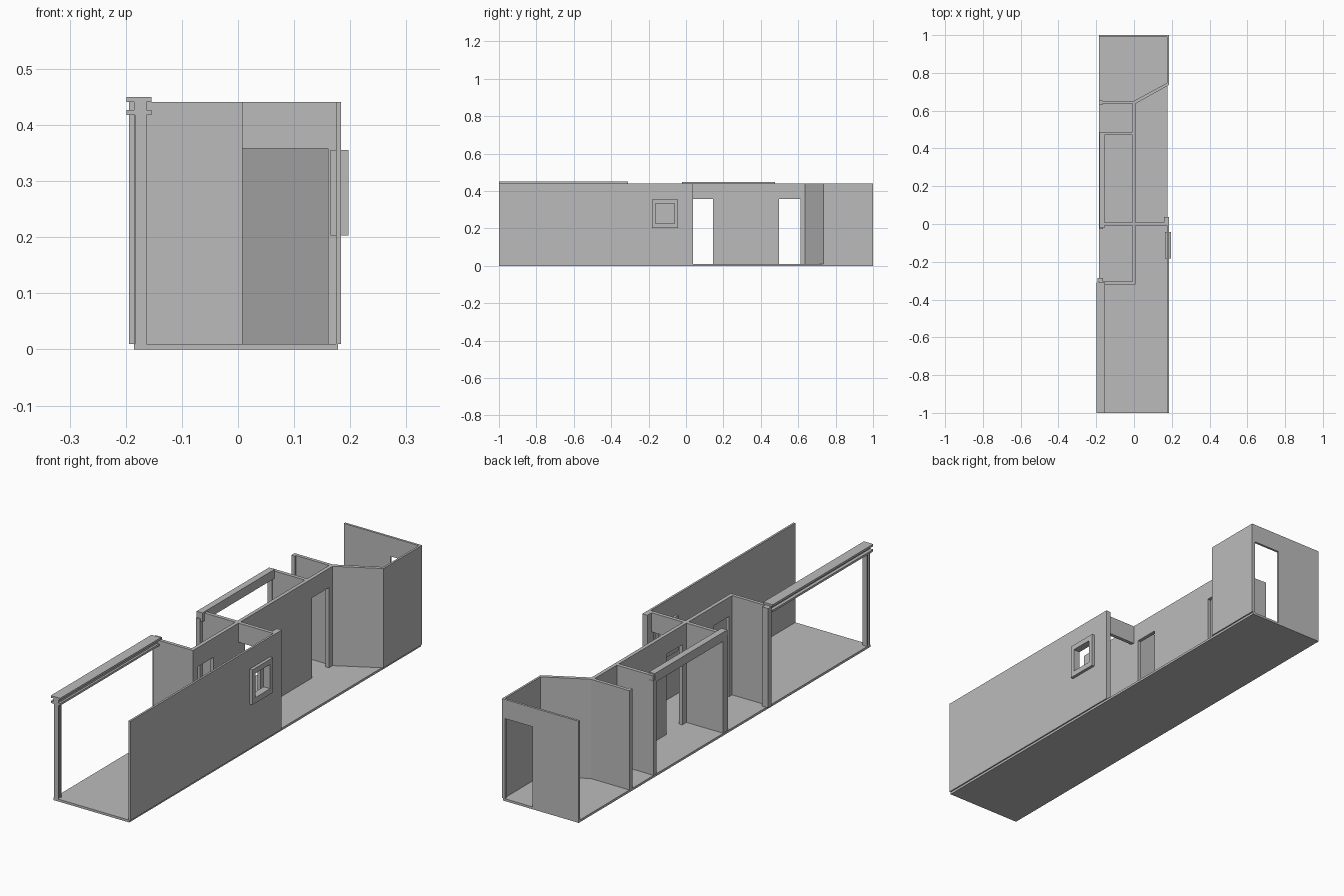
import bpy, bmesh
from mathutils import Vector

cube = bpy.data.objects.get("Cube")
if cube:
    bpy.data.objects.remove(cube)

GREY = (0.5, 0.5, 0.5, 1)
grey = bpy.data.materials.new("plain_grey")
grey.use_nodes = True
grey.diffuse_color = GREY
grey.node_tree.nodes["Principled BSDF"].inputs["Base Color"].default_value = GREY

FLOOR, TOP, DOOR = 0.01, 0.441, 0.358


def finish(name, bm):
    bmesh.ops.recalc_face_normals(bm, faces=bm.faces)
    mesh = bpy.data.meshes.new(name)
    bm.to_mesh(mesh)
    bm.free()
    mesh.materials.append(grey)
    obj = bpy.data.objects.new(name, mesh)
    bpy.context.collection.objects.link(obj)
    return obj


def thicken(bm, offset):
    """Extrude every face of a flat sheet into a solid."""
    geom = bmesh.ops.extrude_face_region(bm, geom=bm.faces[:], use_keep_orig=True)["geom"]
    moved = [v for v in geom if isinstance(v, bmesh.types.BMVert)]
    bmesh.ops.translate(bm, verts=moved, vec=offset)


def prism(name, points, offset):
    bm = bmesh.new()
    bm.faces.new([bm.verts.new(p) for p in points])
    thicken(bm, Vector(offset))
    return finish(name, bm)


def box(name, x0, x1, y0, y1, z0, z1):
    return prism(name, [(x0, y0, z0), (x1, y0, z0), (x1, y1, z0), (x0, y1, z0)],
                 (0, 0, z1 - z0))


def wall(name, along, span, side, openings=(), height=(FLOOR, TOP)):
    """Upright slab along 'x' or 'y'; openings are (start, end, bottom, top)."""
    us = sorted({*span, *(u for o in openings for u in o[:2])})
    zs = sorted({*height, *(z for o in openings for z in o[2:])})
    flip = along == "x"
    bm = bmesh.new()

    def point(u, z):
        return bm.verts.new((u, side[0], z) if flip else (side[0], u, z))

    grid = [[point(u, z) for z in zs] for u in us]
    for i in range(len(us) - 1):
        for j in range(len(zs) - 1):
            cu, cz = (us[i] + us[i + 1]) / 2, (zs[j] + zs[j + 1]) / 2
            if not any(a < cu < b and c < cz < d for a, b, c, d in openings):
                bm.faces.new((grid[i][j], grid[i + 1][j], grid[i + 1][j + 1], grid[i][j + 1]))
    depth = side[1] - side[0]
    thicken(bm, Vector((0, depth, 0) if flip else (depth, 0, 0)))
    bmesh.ops.delete(bm, geom=[v for v in bm.verts if not v.link_faces], context="VERTS")
    return finish(name, bm)


def i_section(u0, u1, v0, v1, flange, web0, web1):
    """Outline of an I profile with flanges at v0 and v1."""
    a, b = v0 + flange, v1 - flange
    return [(u0, v0), (u1, v0), (u1, a), (web1, a), (web1, b), (u1, b),
            (u1, v1), (u0, v1), (u0, b), (web0, b), (web0, a), (u0, a)]


def i_post(name, y0, y1, x0=-0.184, x1=-0.163):
    mid = (x0 + x1) / 2
    outline = i_section(x0, x1, y0, y1, 0.005, mid - 0.004, mid + 0.004)
    return prism(name, [(x, y, FLOOR) for x, y in outline], (0, 0, 0.42 - FLOOR))


# Floor slab
box("floor", -0.185, 0.178, -1, 1, 0, FLOOR)

# Outer walls
window = (-0.163, -0.061, 0.227, 0.332)
wall("side_wall_front", "y", (-1, 0.037), (0.175, 0.184), [window])
wall("side_wall_back", "y", (0.735, 1), (0.175, 0.184))
wall("back_wall", "x", (-0.185, 0.184), (0.99, 1), [(0.038, 0.168, FLOOR, DOOR)])

# Inner walls, with doorways
wall("centre_wall", "y", (-0.32, 0.645), (-0.008, 0.008),
     [(a, b, FLOOR, DOOR) for a, b in ((-0.285, -0.18), (0.037, 0.144), (0.497, 0.612))])
wall("cross_wall_front", "x", (-0.185, 0.008), (-0.32, -0.305))
wall("cross_wall_middle", "x", (-0.18, 0.178), (-0.008, 0.008),
     [(0.008, 0.16, FLOOR, DOOR)])
wall("cross_wall_rear", "x", (-0.182, -0.008), (0.47, 0.486))
wall("cross_wall_back", "x", (-0.185, 0.004), (0.637, 0.652))
prism("angled_wall", [(x, y, FLOOR) for x, y in
      ((0, 0.652), (0.008, 0.637), (0.184, 0.735), (0.184, 0.752))], (0, 0, TOP - FLOOR))
box("side_wall_pier", 0.16, 0.176, 0, 0.037, FLOOR, TOP)

# Window frame standing proud of the wall on both sides
wall("window_frame", "y", (-0.183, -0.043), (0.165, 0.197), [window], (0.203, 0.355))

# Front porch beam and its posts
beam = i_section(-0.199, -0.154, 0.418, 0.45, 0.009, -0.185, -0.163)
prism("front_beam", [(x, -1, z) for x, z in beam], (0, 0.69, 0))
i_post("front_post", -1, -0.978)
box("porch_end_post", -0.194, -0.165, -0.308, -0.287, FLOOR, TOP)

# Side beam and its posts
box("side_beam", -0.183, -0.155, -0.022, 0.475, 0.408, 0.447)
box("middle_post", -0.183, -0.164, -0.027, 0.008, FLOOR, 0.42)
box("rear_post", -0.184, -0.164, 0.466, 0.487, FLOOR, 0.42)
box("back_post", -0.185, -0.168, 0.63, 0.653, FLOOR, TOP)
